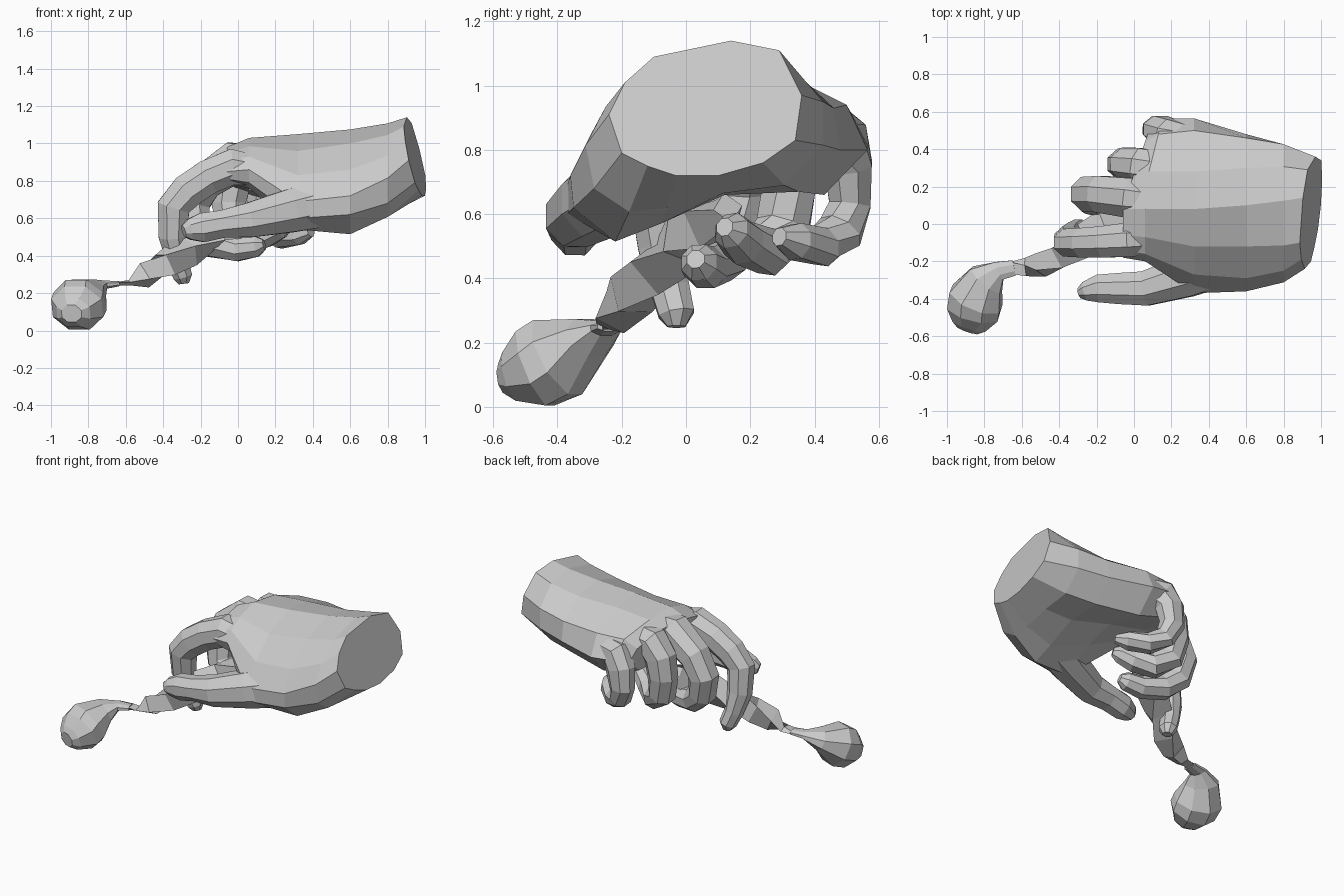
import bpy, bmesh, math
from mathutils import Vector


def loft(name, rings):
    """Skin a closed, flat shaded mesh through rings of equal point count."""
    bm = bmesh.new()
    loops = [[bm.verts.new(p) for p in ring] for ring in rings]
    n = len(loops[0])
    for a, b in zip(loops, loops[1:]):
        for i in range(n):
            j = (i + 1) % n
            bm.faces.new((a[i], a[j], b[j], b[i]))
    bm.faces.new(loops[0])
    bm.faces.new(loops[-1][::-1])
    bmesh.ops.recalc_face_normals(bm, faces=bm.faces)
    me = bpy.data.meshes.new(name)
    bm.to_mesh(me)
    bm.free()
    ob = bpy.data.objects.new(name, me)
    bpy.context.collection.objects.link(ob)
    return ob


def limb(name, path, sides=8, ref=(0, 1, 0), twist=0.0):
    """Tube along (x, y, z, radius along ref, radius across) stations."""
    pts = [Vector(p[:3]) for p in path]
    rings = []
    for k, p in enumerate(path):
        t = (pts[min(k + 1, len(pts) - 1)] - pts[max(k - 1, 0)]).normalized()
        u = Vector(ref)
        u = (u - t * u.dot(t)).normalized()
        v = t.cross(u)
        ring = []
        for i in range(sides):
            a = 2 * math.pi * (i + 0.5) / sides + k * twist
            ring.append(pts[k] + u * p[3] * math.cos(a) + v * p[4] * math.sin(a))
        rings.append(ring)
    return loft(name, rings)


# Palm: cross-sections (y, z), from the thumb side over the back of the hand
wrist = [(-.20, .79), (-.24, .91), (-.19, 1.01), (-.10, 1.09), (.14, 1.14), (.29, 1.11),
         (.36, .97), (.34, .83), (.24, .76), (.10, .72), (-.03, .72), (-.12, .75)]
heel = [(-.35, .62), (-.36, .72), (-.29, .86), (-.12, 1.0), (.10, 1.075), (.30, 1.04),
        (.46, .93), (.48, .80), (.35, .67), (.12, .66), (-.08, .57), (-.22, .515)]
middle = [(-.37, .60), (-.37, .69), (-.27, .83), (-.12, .96), (.08, 1.05), (.28, 1.03),
          (.50, .94), (.565, .80), (.43, .66), (.15, .72), (-.05, .66), (-.25, .54)]
knuckles = [(-.17, .79), (-.20, .86), (-.16, .93), (-.07, .985), (.08, 1.03), (.28, 1.01),
            (.48, .94), (.565, .82), (.45, .71), (.20, .75), (.05, .76), (-.06, .76)]
front = [(-.16, .81), (-.18, .85), (-.14, .91), (-.06, .95), (.08, .98), (.28, .96),
         (.44, .88), (.50, .80), (.43, .73), (.20, .77), (.05, .78), (-.06, .79)]
blend = [((a + c) / 2, (b + d) / 2) for (a, b), (c, d) in zip(wrist, heel)]
loft("palm", [
    [(.945 + .12 * (y - .07) - .24 * (z - .93), y, z) for y, z in wrist],
    [(.80, y * 1.04, z - (.025 if z < .8 else 0)) for y, z in blend],
    [(.60, y, z) for y, z in heel],
    [(.32, y, z) for y, z in middle],
    [(.06 + .25 * max(0, y - .2), y, z) for y, z in knuckles],
    [(-.06 + .35 * max(0, y - .1), y, z) for y, z in front],
])

# Fingers: knuckle, bends, then fingertip
limb("index_finger", [
    (.14, -.08, .85, .08, .08), (-.03, -.085, .875, .10, .105), (-.16, -.095, .82, .09, .10),
    (-.27, -.10, .745, .085, .10),
    (-.345, -.10, .66, .08, .095), (-.35, -.08, .50, .075, .08), (-.325, -.05, .37, .065, .06),
    (-.295, -.03, .29, .06, .055), (-.29, -.03, .25, .03, .03)])
limb("middle_finger", [
    (.12, .12, .90, .10, .10), (-.02, .14, .90, .115, .12), (-.18, .16, .79, .105, .105),
    (-.245, .16, .67, .10, .10), (-.22, .14, .54, .095, .09), (-.14, .11, .465, .085, .08),
    (0, .06, .435, .075, .07), (.10, .04, .45, .06, .06), (.14, .03, .46, .03, .03)])
limb("ring_finger", [
    (.14, .29, .89, .10, .10), (.03, .31, .88, .105, .11), (-.03, .32, .80, .095, .11),
    (-.05, .32, .68, .09, .10), (-.03, .30, .55, .09, .09), (.05, .25, .485, .085, .08),
    (.15, .18, .51, .075, .07), (.23, .14, .55, .06, .06), (.27, .12, .56, .03, .03)])
limb("little_finger", [
    (.26, .46, .84, .08, .10), (.18, .48, .83, .09, .11), (.14, .505, .75, .08, .10),
    (.125, .51, .63, .07, .085), (.155, .48, .545, .075, .07), (.23, .42, .50, .075, .065),
    (.33, .34, .515, .065, .06), (.39, .29, .53, .03, .03)])

# Thumb, reaching forward from the heel of the hand
limb("thumb", [
    (.50, -.20, .69, .13, .14), (.28, -.28, .64, .12, .125), (.06, -.345, .59, .10, .10),
    (-.08, -.345, .57, .09, .08), (-.19, -.345, .55, .08, .085), (-.26, -.36, .54, .055, .06),
    (-.29, -.37, .53, .03, .035)])

# Twisted four-sided handle held between the fingers
limb("handle", [
    (-.66, -.235, .25, .045, .012), (-.58, -.23, .255, .05, .015), (-.50, -.22, .295, .07, .075),
    (-.39, -.17, .35, .085, .085), (-.27, -.09, .43, .095, .095), (-.13, 0, .52, .10, .10),
    (0, .07, .57, .09, .09), (.14, .13, .62, .05, .05)], sides=4, twist=.6)

# Heavy rounded end, flattening into the handle
limb("rounded_end", [
    (-.64, -.235, .25, .015, .045), (-.72, -.25, .245, .025, .055), (-.79, -.30, .215, .07, .11),
    (-.845, -.40, .155, .14, .155), (-.86, -.47, .12, .135, .15), (-.88, -.54, .095, .085, .10),
    (-.89, -.57, .09, .05, .06)], ref=(0, 0, 1))
